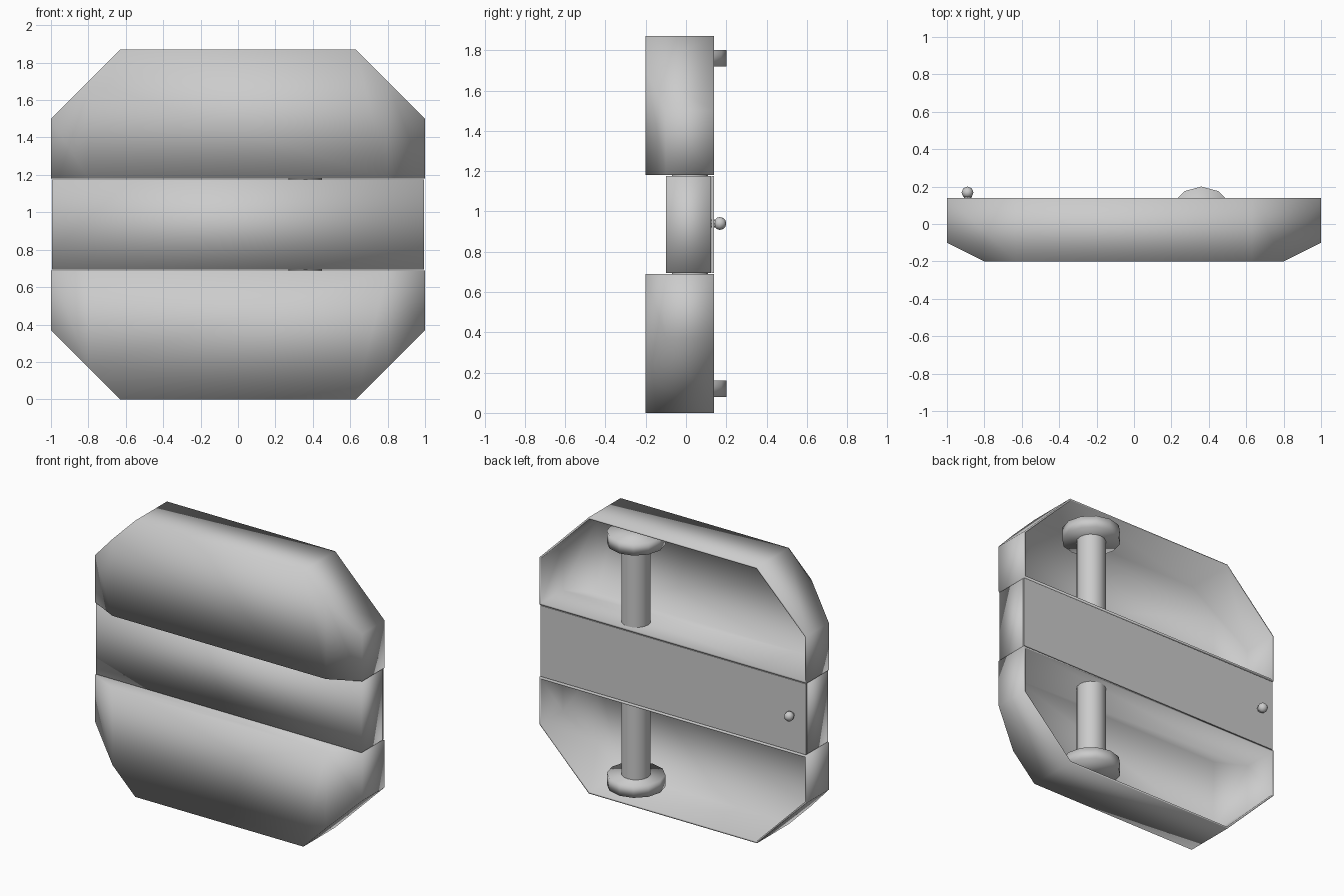
import bpy, bmesh, math
from mathutils import Vector

if "Cube" in bpy.data.objects:
    bpy.data.objects.remove(bpy.data.objects["Cube"])

MID_Z = 0.935  # height of the mirror plane between the two shells


def prism(name, outline, y0, y1, chamfered):
    """Extrude an x-z outline along y, leave the back open, optionally cut the front corners."""
    bm = bmesh.new()
    verts = [bm.verts.new((x, y0, z)) for x, z in outline]
    face = bm.faces.new(verts)
    ext = bmesh.ops.extrude_face_region(bm, geom=[face])
    new = [g for g in ext["geom"] if isinstance(g, bmesh.types.BMVert)]
    bmesh.ops.translate(bm, verts=new, vec=(0, y1 - y0, 0))
    bmesh.ops.recalc_face_normals(bm, faces=bm.faces[:])
    for s in (-1, 1) if chamfered else ():
        cut = bmesh.ops.bisect_plane(bm, geom=bm.verts[:] + bm.edges[:] + bm.faces[:],
                                     plane_co=(s * 0.8, y0, 0),
                                     plane_no=Vector((s, -2, 0)).normalized(),
                                     clear_outer=True)
        edges = [g for g in cut["geom_cut"] if isinstance(g, bmesh.types.BMEdge)]
        bmesh.ops.edgenet_fill(bm, edges=edges)
    # weld the front and its corner cuts into one softly shaded skin
    bmesh.ops.recalc_face_normals(bm, faces=bm.faces[:])
    back = [f for f in bm.faces if f.calc_center_median().y > y1 - 0.001]
    bmesh.ops.delete(bm, geom=back, context="FACES")
    for f in bm.faces:
        f.smooth = True
    mesh = bpy.data.meshes.new(name)
    bm.to_mesh(mesh)
    bm.free()
    obj = bpy.data.objects.new(name, mesh)
    bpy.context.collection.objects.link(obj)
    wall = obj.modifiers.new("wall", "SOLIDIFY")
    wall.thickness = 0.012
    wall.offset = -1
    wall.use_even_offset = True
    return obj


def cylinder(name, radius, z0, z1, sides, angle):
    bpy.ops.mesh.primitive_cylinder_add(vertices=sides, radius=radius, depth=z1 - z0,
                                        location=(0.36, 0.02, (z0 + z1) / 2))
    bpy.context.object.name = name
    bpy.ops.object.shade_smooth_by_angle(angle=math.radians(angle))


# Upper and lower hollow shells, mirrored about the middle
half = [(-1, 0.69), (-1, 0.37), (-0.63, 0), (0.63, 0), (1, 0.37), (1, 0.69)]
for name, flip in (("lower_shell", False), ("upper_shell", True)):
    outline = [(x, 2 * MID_Z - z if flip else z) for x, z in half]
    prism(name, outline, -0.2, 0.14, True)

# Recessed middle band with a flat plate closing its back
band = [(-0.995, 0.695), (0.995, 0.695), (0.995, 1.175), (-0.995, 1.175)]
prism("middle_band", band, -0.1, 0.125, False)
bpy.ops.mesh.primitive_cube_add(size=1, location=(0, 0.132, MID_Z))
plate = bpy.context.object
plate.name = "band_back_plate"
plate.scale = (1.99, 0.012, 0.48)

# Vertical post with a round cap at each end
cylinder("post", 0.09, 0.12, 1.75, 16, 35)
cylinder("lower_cap", 0.18, 0.08, 0.16, 12, 180)
cylinder("upper_cap", 0.18, 1.72, 1.80, 12, 180)

# Small knob on the back of the band
bpy.ops.mesh.primitive_uv_sphere_add(segments=8, ring_count=6, radius=0.032,
                                     location=(-0.89, 0.168, 0.94))
bpy.context.object.name = "back_knob"
bpy.ops.object.shade_smooth()
bpy.ops.mesh.primitive_cylinder_add(vertices=8, radius=0.02, depth=0.04,
                                    location=(-0.89, 0.14, 0.94),
                                    rotation=(math.pi / 2, 0, 0))
bpy.context.object.name = "knob_stem"
